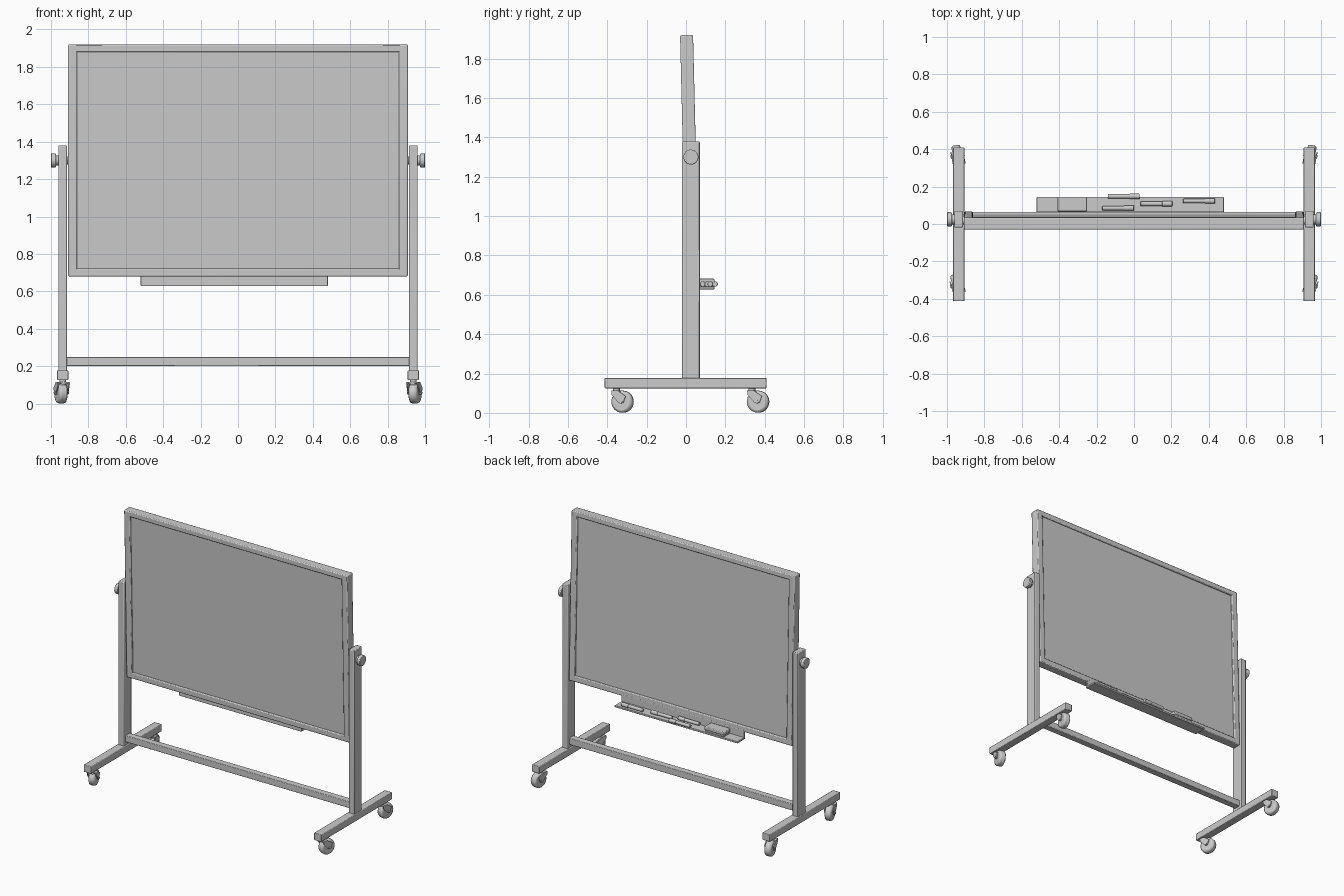
import bpy, math
from mathutils import Matrix, Vector

cube = bpy.data.objects.get("Cube")
if cube:
    bpy.data.objects.remove(cube, do_unlink=True)

grey = bpy.data.materials.new("light grey")
grey.use_nodes = True
grey.diffuse_color = (0.6, 0.6, 0.6, 1)
grey.node_tree.nodes["Principled BSDF"].inputs["Base Color"].default_value = (0.6, 0.6, 0.6, 1)


def finish(ob, name, bevel=0.0, segments=2):
    ob.name = name
    ob.data.materials.append(grey)
    if bevel:
        mod = ob.modifiers.new("soft edges", 'BEVEL')
        mod.width, mod.segments = bevel, segments
        mod.limit_method = 'ANGLE'
    bpy.ops.object.select_all(action='DESELECT')
    ob.select_set(True)
    bpy.context.view_layer.objects.active = ob
    bpy.ops.object.shade_smooth_by_angle(angle=math.radians(35))
    return ob


def box(name, x, y, z, bevel=0.004):
    """Box from its (min, max) range on each axis."""
    bpy.ops.mesh.primitive_cube_add(size=1)
    ob = bpy.context.object
    size = [b - a for a, b in (x, y, z)]
    mid = [(a + b) / 2 for a, b in (x, y, z)]
    ob.data.transform(Matrix.Translation(mid) @ Matrix.Diagonal((*size, 1)))
    return finish(ob, name, bevel)


def rod(name, start, end, radius, bevel=0.0, sides=32):
    """Cylinder between two points."""
    a, b = Vector(start), Vector(end)
    bpy.ops.mesh.primitive_cylinder_add(radius=radius, depth=(b - a).length, vertices=sides)
    ob = bpy.context.object
    turn = (b - a).to_track_quat('Z', 'Y').to_matrix().to_4x4()
    ob.data.transform(Matrix.Translation((a + b) / 2) @ turn)
    return finish(ob, name, bevel)


def plate(name, outline, x0, x1):
    """Side-profile (y, z) outline extruded along x."""
    n = len(outline)
    verts = [(x, y, z) for x in (x0, x1) for y, z in outline]
    faces = [range(n)[::-1], range(n, 2 * n)]
    faces += [(i, (i + 1) % n, (i + 1) % n + n, i + n) for i in range(n)]
    mesh = bpy.data.meshes.new(name)
    mesh.from_pydata(verts, [], [tuple(f) for f in faces])
    ob = bpy.data.objects.new(name, mesh)
    bpy.context.collection.objects.link(ob)
    return finish(ob, name)


# Tilted board: panel, four frame bars and pivot, built around the pivot
W, T, BAR, LOW, HIGH = 0.908, 0.033, 0.047, -0.62, 0.62
board = [box("writing_panel", (-W + 0.02, W - 0.02), (-0.02, 0.02),
             (LOW + 0.02, HIGH - 0.02), 0)]
for s, side in ((-1, "right"), (1, "left")):
    board.append(box(side + "_frame_bar", sorted((s * W, s * (W - BAR))), (-T, T), (LOW, HIGH), 0.006))
for name, z in (("bottom", (LOW, LOW + BAR - 0.004)), ("top", (HIGH - BAR + 0.008, HIGH))):
    board.append(box(name + "_frame_bar", (-W + 0.01, W - 0.01), (-T + 0.0005, T - 0.0005), z, 0.006))
for ob in board:
    ob.matrix_world = Matrix.Translation((0, 0.018, 1.3)) @ Matrix.Rotation(math.radians(1.4), 4, 'X')


def caster(name, x, y, turn):
    """Swivel caster whose wheel trails behind its stem."""
    cy, cz, r = 0.032, 0.057, 0.056
    fork = [(-0.018, 0.112), (0.018, 0.112), (0.058, 0.085), (0.045, 0.05), (0.022, 0.05), (-0.016, 0.092)]
    parts = [
        rod(name + "_wheel", (-0.024, cy, cz), (0.024, cy, cz), r, 0.012),
        rod(name + "_axle", (-0.038, cy, cz), (0.038, cy, cz), 0.009),
        rod(name + "_stem", (0, 0, 0.1), (0, 0, 0.13), 0.017),
        box(name + "_fork_top", (-0.034, 0.034), (-0.018, 0.02), (0.106, 0.115), 0.002),
        plate(name + "_fork_right", fork, -0.034, -0.028),
        plate(name + "_fork_left", fork, 0.028, 0.034),
    ]
    for ob in parts:
        ob.matrix_world = Matrix.Translation((x, y, 0)) @ Matrix.Rotation(turn, 4, 'Z')


# Stand: posts, feet, pivots, knobs and casters on each side
PY = 0.025
for s, side in ((-1, "right"), (1, "left")):
    box(side + "_post", sorted((s * 0.915, s * 0.96)), (PY - 0.045, PY + 0.045), (0.17, 1.38), 0.005)
    box(side + "_foot", sorted((s * 0.907, s * 0.967)), (-0.413, 0.41), (0.125, 0.178))
    rod(side + "_pivot", (s * 0.88, 0.02, 1.3), (s * 0.92, 0.02, 1.3), 0.022)
    rod(side + "_knob_collar", (s * 0.955, PY, 1.3), (s * 0.98, PY, 1.3), 0.027)
    rod(side + "_knob", (s * 0.974, PY, 1.3), (s, PY, 1.3), 0.038, 0.004)
    caster(side + "_front_caster", s * 0.937, -0.353, -s * 0.3)
    caster(side + "_back_caster", s * 0.937, 0.335, -s * 0.2)
box("cross_rail", (-0.92, 0.92), (0, 0.05), (0.2, 0.248))

# Tray below the board, with an eraser and four markers
box("tray_shelf", (-0.52, 0.48), (0.052, 0.145), (0.628, 0.642), 0.003)
box("tray_back", (-0.52, 0.48), (0.052, 0.066), (0.63, 0.695), 0.003)
box("eraser_pad", (-0.405, -0.255), (0.072, 0.14), (0.642, 0.656), 0.003)
box("eraser_grip", (-0.41, -0.25), (0.068, 0.144), (0.656, 0.682), 0.005)
for i, (x, y) in enumerate(((-0.085, 0.085), (0.12, 0.108), (0.348, 0.123), (-0.055, 0.148))):
    name = "marker_%d" % (i + 1)
    rod(name + "_body", (x - 0.085, y, 0.655), (x + 0.035, y, 0.655), 0.012, 0.003, 20)
    rod(name + "_cap", (x + 0.03, y, 0.655), (x + 0.085, y, 0.655), 0.014, 0.003, 20)
